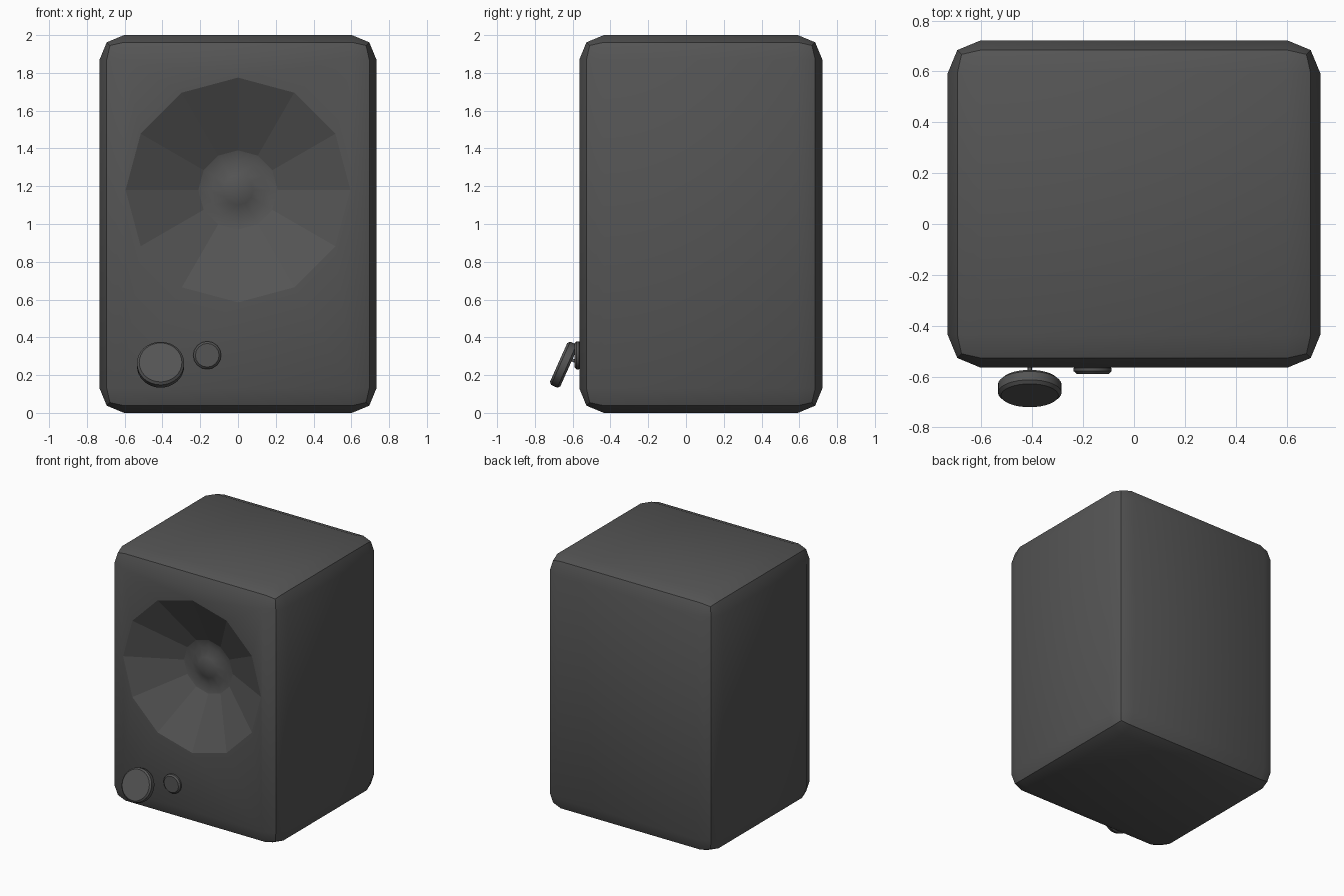
import bpy, bmesh
from math import radians, cos, sin, pi
from mathutils import Matrix, Vector

cube = bpy.data.objects.get("Cube")
if cube:
    bpy.data.objects.remove(cube)

grey = bpy.data.materials.new("charcoal_grey")
grey.use_nodes = True
COLOUR = (0.09, 0.09, 0.09, 1)
grey.diffuse_color = COLOUR
grey.node_tree.nodes["Principled BSDF"].inputs["Base Color"].default_value = COLOUR

FRONT = -0.565


def finish(bm, name, angle, flat=()):
    """Turn a bmesh into a smooth object, keeping sharp edges and flat faces."""
    bmesh.ops.recalc_face_normals(bm, faces=bm.faces)
    flat_ids = set()
    bm.faces.index_update()
    flat_ids = {f.index for f in flat}
    mesh = bpy.data.meshes.new(name)
    bm.to_mesh(mesh)
    bm.free()
    mesh.materials.append(grey)
    obj = bpy.data.objects.new(name, mesh)
    bpy.context.collection.objects.link(obj)
    bpy.ops.object.select_all(action="DESELECT")
    obj.select_set(True)
    bpy.context.view_layer.objects.active = obj
    bpy.ops.object.shade_smooth_by_angle(angle=radians(angle))
    for p in obj.data.polygons:
        if p.index in flat_ids:
            p.use_smooth = False
    return obj


def disc(name, centre, radius, depth, bevel, sides, tilt=0):
    """Cylinder facing the front, with softened rims; tilt turns it downwards."""
    bm = bmesh.new()
    bmesh.ops.create_cone(bm, cap_ends=True, segments=sides,
                          radius1=radius, radius2=radius, depth=depth)
    if bevel:
        rims = [e for e in bm.edges if abs(e.verts[0].co.z - e.verts[1].co.z) < depth / 2]
        bmesh.ops.bevel(bm, geom=rims, offset=bevel, segments=1, affect="EDGES")
    bm.transform(Matrix.Translation(centre) @ Matrix.Rotation(radians(90 + tilt), 4, "X"))
    return finish(bm, name, 35)


# Cabinet: box with two-step rounded edges
bm = bmesh.new()
bmesh.ops.create_cube(bm, size=1)
bm.transform(Matrix.Translation((0, 0.0785, 1)) @ Matrix.Diagonal((1.466, 1.287, 2, 1)))
bmesh.ops.bevel(bm, geom=bm.edges[:], offset=0.13, segments=2, profile=0.5, affect="EDGES")

# Open the front panel with a twelve-sided hole
panel = min(bm.faces, key=lambda f: f.calc_center_median().y)
outline = list(panel.edges)
bmesh.ops.delete(bm, geom=[panel], context="FACES_ONLY")
SIDES = 12
rings = []
for radius, depth in [(0.595, 0), (0.21, 0.2), (0.15, 0.215), (0.08, 0.185)]:
    rings.append([bm.verts.new((radius * cos(2 * pi * i / SIDES), FRONT + depth,
                                1.18 + radius * sin(2 * pi * i / SIDES)))
                  for i in range(SIDES)])
rim = [bm.edges.new((rings[0][i - 1], rings[0][i])) for i in range(SIDES)]
bmesh.ops.triangle_fill(bm, use_beauty=True, edges=outline + rim, normal=Vector((0, -1, 0)))

# Speaker cone with flat facets, then the smooth dust cap
cone = []
for level, (outer, inner) in enumerate(zip(rings, rings[1:])):
    for i in range(SIDES):
        face = bm.faces.new((outer[i - 1], outer[i], inner[i], inner[i - 1]))
        if level == 0:
            cone.append(face)
tip = bm.verts.new((0, FRONT + 0.17, 1.18))
for i in range(SIDES):
    bm.faces.new((rings[-1][i - 1], rings[-1][i], tip))
finish(bm, "cabinet", 42, cone)

# Controls: tilted knob on a thin stem, and a small button
disc("volume_knob", (-0.41, -0.647, 0.255), 0.125, 0.06, 0.012, 32, -24)
disc("knob_stem", (-0.41, -0.595, 0.277), 0.008, 0.1, 0, 12, -24)
disc("small_button", (-0.163, -0.573, 0.305), 0.074, 0.034, 0.011, 16)
